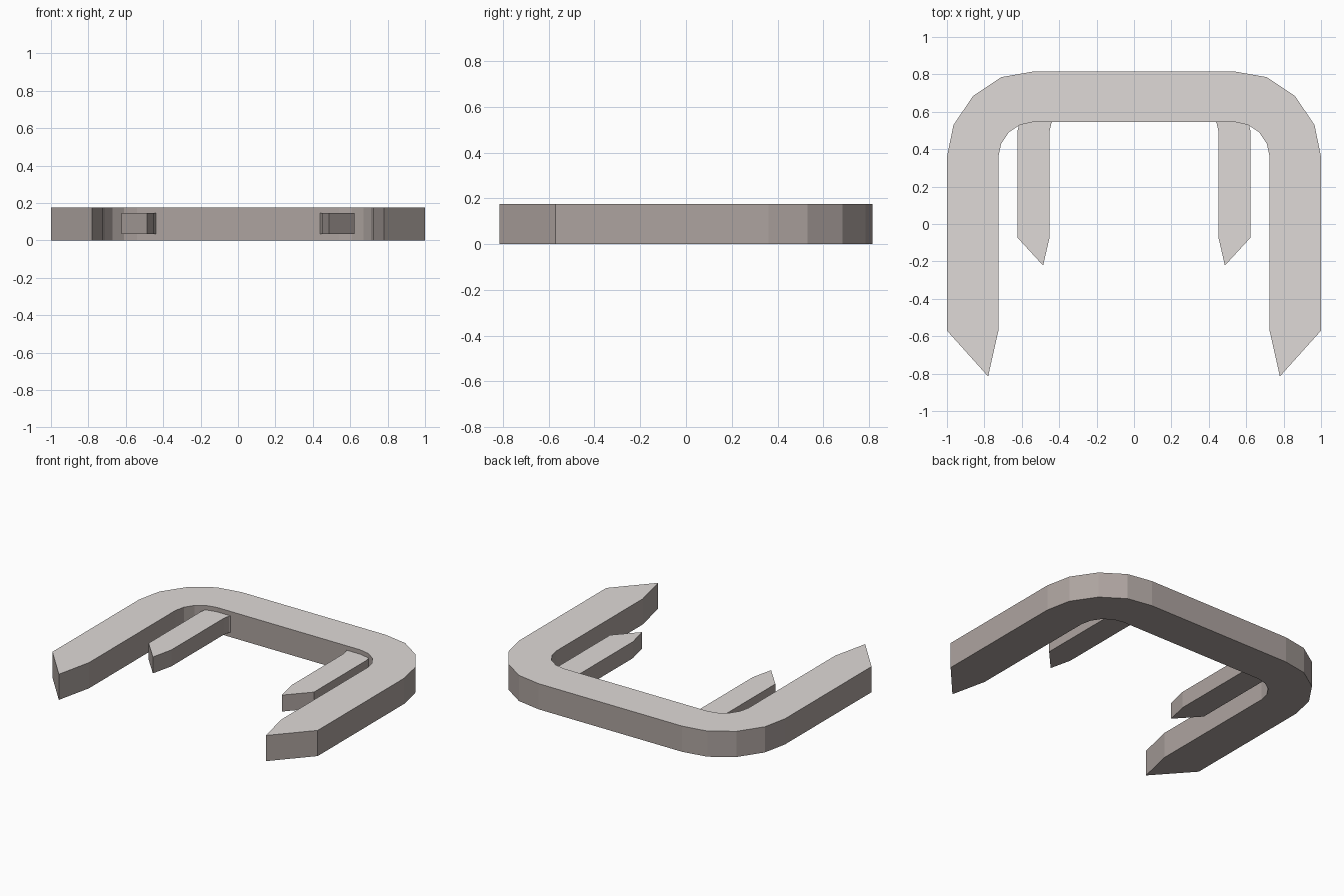
import bpy
import bmesh

if "Cube" in bpy.data.objects:
    bpy.data.objects.remove(bpy.data.objects["Cube"])


def flat_material(name, rgb):
    mat = bpy.data.materials.new(name)
    mat.diffuse_color = (*rgb, 1.0)
    mat.use_nodes = True
    mat.node_tree.nodes["Principled BSDF"].inputs["Base Color"].default_value = mat.diffuse_color
    return mat


# Darker sides and underside, pale upper faces
SIDE = flat_material("warm grey", (0.42, 0.37, 0.35))
TOP = flat_material("pale grey", (0.74, 0.70, 0.68))

# Right half of the U-shaped profile: inner edge from the middle to the tip, then outer edge back
HALF = [(0.54, 0.545), (0.61, 0.53), (0.67, 0.49), (0.71, 0.43), (0.725, 0.36),
        (0.725, -0.57), (0.78, -0.815), (1.0, -0.57), (1.0, 0.36),
        (0.965, 0.53), (0.86, 0.685), (0.71, 0.785), (0.54, 0.815)]


def u_bracket(name, sx, sy, dy, z0, z1):
    """Extruded U outline with pointed ends, mirrored across x."""
    right = [(x * sx, y * sy + dy) for x, y in HALF]
    outline = right + [(-x, y) for x, y in reversed(right)]
    bm = bmesh.new()
    base = bm.faces.new([bm.verts.new((x, y, z0)) for x, y in outline])
    ext = bmesh.ops.extrude_face_region(bm, geom=[base], use_keep_orig=True)
    top = [g for g in ext["geom"] if isinstance(g, bmesh.types.BMVert)]
    bmesh.ops.translate(bm, verts=top, vec=(0, 0, z1 - z0))
    bmesh.ops.recalc_face_normals(bm, faces=bm.faces)
    # Upward faces take the pale colour
    bm.normal_update()
    for face in bm.faces:
        face.material_index = 1 if face.normal.z > 0.5 else 0
    mesh = bpy.data.meshes.new(name)
    bm.to_mesh(mesh)
    bm.free()
    mesh.materials.append(SIDE)
    mesh.materials.append(TOP)
    obj = bpy.data.objects.new(name, mesh)
    bpy.context.collection.objects.link(obj)
    return obj


# Large frame, and the smaller one whose back bar is buried inside it
u_bracket("outer_frame", 1.0, 1.0, 0.0, 0.0, 0.175)
u_bracket("inner_prongs", 0.623, 0.61, 0.275, 0.033, 0.145)
